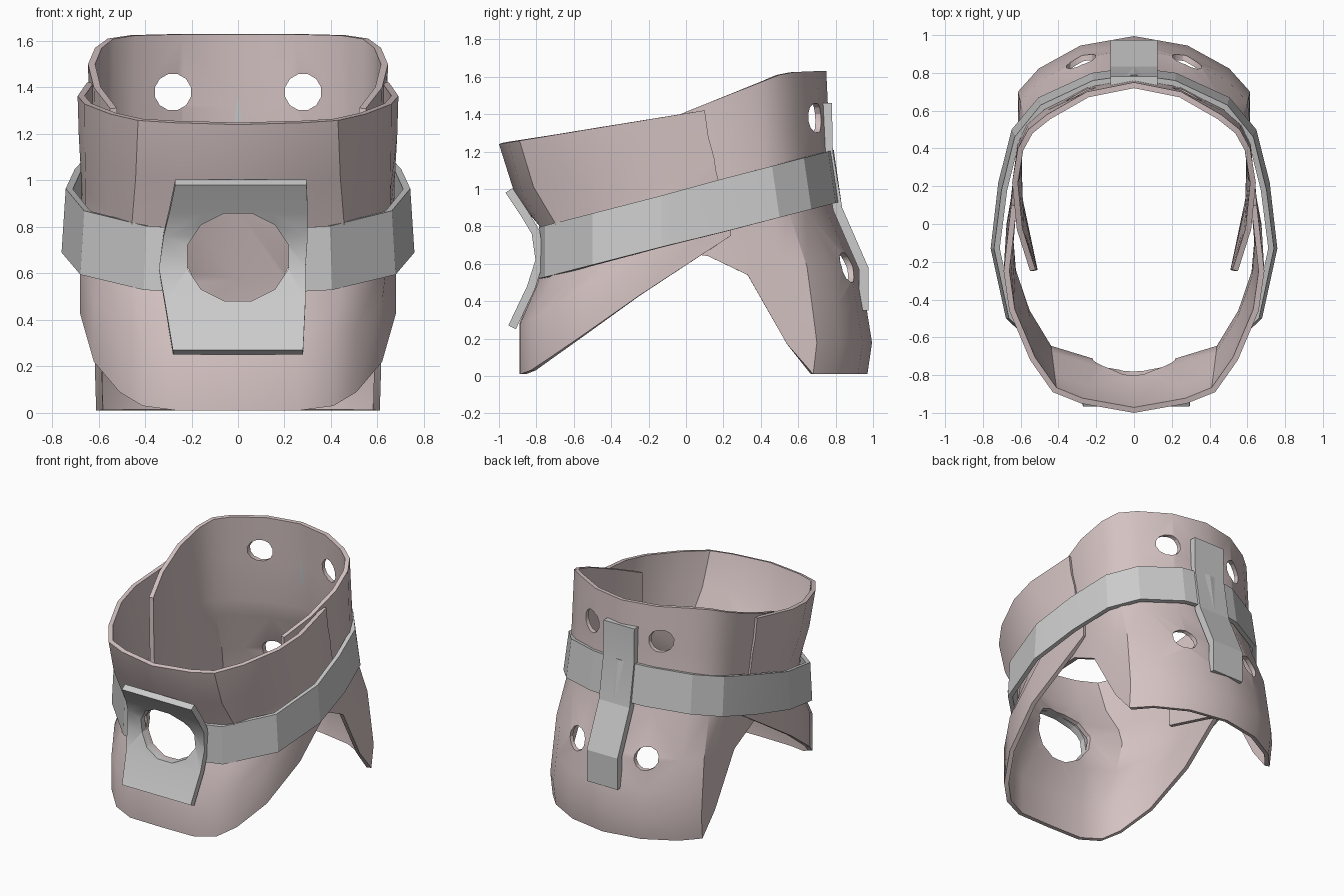
import bpy, bmesh, math

if "Cube" in bpy.data.objects:
    bpy.data.objects.remove(bpy.data.objects["Cube"])

pink = bpy.data.materials.new("foam_pink")
pink.diffuse_color = (0.66, 0.54, 0.54, 1)
pink.use_nodes = True
pink.node_tree.nodes["Principled BSDF"].inputs["Base Color"].default_value = pink.diffuse_color


def apply(ob, mod):
    bpy.context.view_layer.objects.active = ob
    bpy.ops.object.modifier_apply(modifier=mod.name)


def cut(ob, x, y, z, rx, rz, depth):
    """Drill a 12-sided hole along y."""
    bpy.ops.mesh.primitive_cylinder_add(vertices=12, radius=1, depth=depth)
    c = bpy.context.object
    for v in c.data.vertices:
        a = math.pi / 12
        px = v.co.x * math.cos(a) - v.co.y * math.sin(a)
        pz = v.co.x * math.sin(a) + v.co.y * math.cos(a)
        v.co = (x + px * rx, y - v.co.z, z + pz * rz)
    c.hide_render = True
    m = ob.modifiers.new("hole", 'BOOLEAN')
    m.operation, m.object, m.solver = 'DIFFERENCE', c, 'EXACT'
    apply(ob, m)
    bpy.data.objects.remove(c)


def sheet(name, rows, thick, mat=None):
    """Thick sheet from point rows (top to bottom), thickness goes inwards."""
    bm = bmesh.new()
    g = [[bm.verts.new(p) for p in r] for r in rows]
    for a, b in zip(g, g[1:]):
        for j in range(len(a) - 1):
            bm.faces.new((b[j], b[j + 1], a[j + 1], a[j]))
    me = bpy.data.meshes.new(name)
    bm.to_mesh(me)
    bm.free()
    ob = bpy.data.objects.new(name, me)
    bpy.context.collection.objects.link(ob)
    if mat:
        me.materials.append(mat)
    m = ob.modifiers.new("thick", 'SOLIDIFY')
    m.thickness, m.offset, m.use_even_offset = thick, -1, True
    apply(ob, m)
    return ob


def mirrored(half, back=False):
    full = [(-x, y, z) for x, y, z in half[:0:-1]] + list(half)
    return full[::-1] if back else full


def loft(waist, top, bottom, up, down, back=False):
    """Rows flaring from the waist curve; up/down hold (z, xy) weights."""
    def blend(end, tz, t):
        return mirrored([(w[0] + (e[0] - w[0]) * t, w[1] + (e[1] - w[1]) * t,
                          w[2] + (e[2] - w[2]) * tz)
                         for w, e in zip(waist, end)], back)
    return ([blend(top, *w) for w in up] + [mirrored(waist, back)]
            + [blend(bottom, *w) for w in down])


def smooth(ob, angle=30):
    bpy.ops.object.select_all(action='DESELECT')
    ob.select_set(True)
    bpy.context.view_layer.objects.active = ob
    bpy.ops.object.shade_smooth_by_angle(angle=math.radians(angle))


# Front shell: chin rim, narrow waist, chest flap
top = [(x, y, 1.24 + 0.164 * (y + 1)) for x, y in
       [(0, -1), (.28, -.95), (.43, -.89), (.55, -.72), (.66, -.46), (.69, -.25), (.65, .1)]]
waist = [(0, -.77, .69), (.2, -.75, .69), (.46, -.67, .71), (.58, -.47, .78),
         (.655, -.25, .86), (.675, 0, .98), (.645, .16, 1.1)]
bottom = [(0, -.89, .01), (.26, -.885, .01), (.41, -.83, .03), (.51, -.74, .09),
          (.62, -.55, .22), (.68, -.25, .43), (.64, .24, .75)]
front = sheet("front_shell", loft(waist, top, bottom,
              [(1, 1), (.55, .66), (.2, .14)],
              [(.28, .3), (.6, 1), (1, 1)]), .03, pink)
cut(front, 0, -.8, .67, .225, .195, .5)

# Back shell: tucked inside the front shell
top = [(0, .75, 1.63), (.25, .7, 1.63), (.46, .58, 1.625), (.56, .5, 1.61),
       (.615, .4, 1.57), (.645, .22, 1.5), (.62, -.03, 1.4), (.55, -.25, 1.31)]
waist = [(0, .78, 1), (.25, .73, 1), (.47, .62, 1), (.57, .53, 1),
         (.62, .42, 1), (.635, .22, 1.02), (.61, -.03, 1.02), (.545, -.25, 1)]
bottom = [(0, .97, .01), (.28, .92, .01), (.5, .8, .01), (.61, .68, .01),
          (.615, .54, .17), (.625, .33, .54), (.62, .12, .64), (.54, -.25, .7)]
back = sheet("back_shell", loft(waist, top, bottom, [(1, 1), (.5, .5)],
             [(.12, .12), (.42, .78), (.65, .98), (.83, 1.13), (1, 1)], True), .03, pink)
for s in (-1, 1):
    cut(back, s * .28, .7, 1.38, .08, .08, .4)
    cut(back, s * .28, .88, .58, .08, .08, .4)

# Strap: tilted band, ends tucked beneath the front plate
path = [(0, .81), (.22, .78), (.5, .65), (.64, .48), (.71, .2), (.75, -.13),
        (.67, -.5), (.4, -.755), (.25, -.785)]


def band(h, d):
    return mirrored([(x * (1 + d * .6), y + (d if y > 0 else 0),
                      h + .258 * (y + .75)) for x, y in path], True)


strap = sheet("strap", [band(.805, -.02), band(.53, .02)], .03)

# Front plate with the throat opening
rows = [(.98, -.965, -.27, .295), (.86, -.885, -.295, .3), (.76, -.825, -.32, .3),
        (.62, -.805, -.34, .29), (.48, -.85, -.315, .29), (.27, -.95, -.28, .28)]
plate = sheet("front_plate", [[(l + (r - l) * i / 4, y, z) for i in range(5)]
                              for z, y, l, r in rows], .045)
cut(plate, 0, -.8, .67, .225, .195, .5)

# Back bar: bent strip over the strap
prof = [(1.46, .78), (1.2, .785), (.9, .835), (.58, .975), (.35, .975)]
bar = sheet("back_bar", [[(.125, y, z), (-.125, y, z)] for z, y in prof], .05)

for ob in (front, back, plate):
    smooth(ob)
smooth(strap, 12)
smooth(bar, 10)
